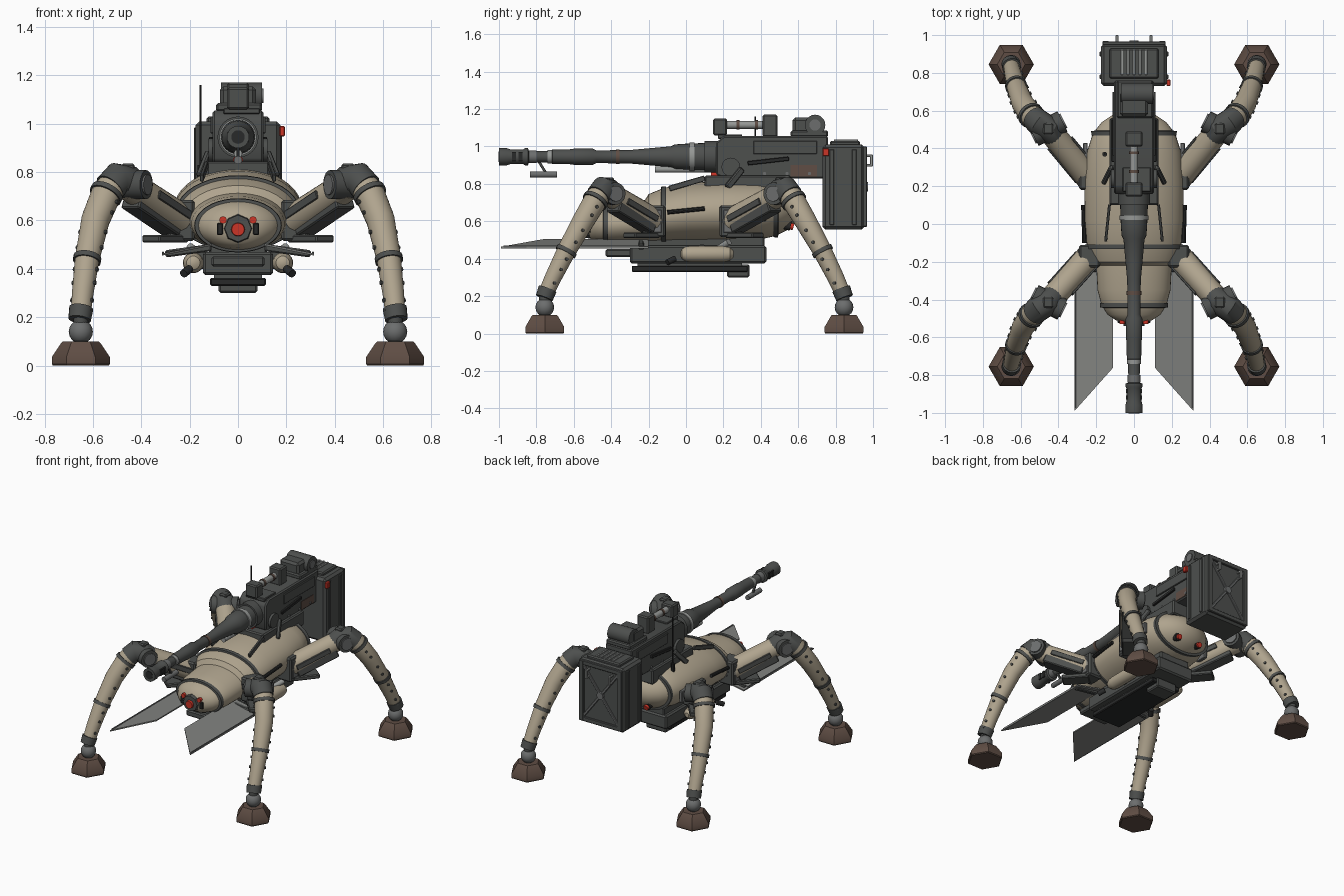
import bpy, bmesh, math
from mathutils import Vector as V, Matrix

if "Cube" in bpy.data.objects:
    bpy.data.objects.remove(bpy.data.objects["Cube"])

COLORS = {"tan_paint": (.43, .37, .27), "gunmetal": (.075, .079, .076), "black_steel": (.022, .023, .023),
          "rust_brown": (.115, .075, .058), "light_steel": (.30, .31, .30), "mid_steel": (.15, .155, .155),
          "lamp_red": (.60, .035, .02), "plate_grey": (.22, .225, .215)}
M = {}
for k, c in COLORS.items():
    M[k] = bpy.data.materials.new(k)
    M[k].diffuse_color = (*c, 1)
TAN, GUN, BLK, RUST, LITE, MID, RED, PLATE = M.values()


def finish(name, bm, mat):
    bmesh.ops.recalc_face_normals(bm, faces=bm.faces)
    me = bpy.data.meshes.new(name)
    bm.to_mesh(me)
    bm.free()
    me.materials.append(mat)
    me.shade_smooth()
    me.set_sharp_from_angle(angle=math.radians(32))
    ob = bpy.data.objects.new(name, me)
    bpy.context.collection.objects.link(ob)
    return ob


def loft(name, rings, mat, n=24, phase=0):
    """rings: (centre, axis_a, axis_b), skinned and capped."""
    bm = bmesh.new()
    loops = []
    for c, a, b in rings:
        ts = [2 * math.pi * i / n + phase for i in range(n)]
        loops.append([bm.verts.new(c + a * math.cos(t) + b * math.sin(t)) for t in ts])
    for p, q in zip(loops, loops[1:]):
        for i in range(n):
            j = (i + 1) % n
            bm.faces.new((p[i], p[j], q[j], q[i]))
    bm.faces.new(loops[0])
    bm.faces.new(loops[-1])
    return finish(name, bm, mat)


def tube(name, pts, radii, mat, n=20):
    pts = [V(p) for p in pts]
    rings = []
    for i, p in enumerate(pts):
        t = (pts[min(i + 1, len(pts) - 1)] - pts[max(i - 1, 0)]).normalized()
        ref = V((0, 0, 1)) if abs(t.z) < .95 else V((0, 1, 0))
        if len(pts) > 2:
            d = pts[-1] - pts[0]
            ref = V((d.y, -d.x, 0))
        a = t.cross(ref).normalized()
        rings.append((p, a * radii[i], t.cross(a) * radii[i]))
    return loft(name, rings, mat, n)


def cyl(name, p0, p1, r, mat, r2=None, n=20):
    return tube(name, [p0, p1], [r, r if r2 is None else r2], mat, n)


def lathe_y(name, prof, mat, z, x=0, n=24):
    return loft(name, [(V((x, y, z)), V((r, 0, 0)), V((0, 0, r))) for y, r in prof], mat, n)


def box(name, xs, ys, zs, mat, bev=.008, rot=None):
    c = V(((xs[0] + xs[1]) / 2, (ys[0] + ys[1]) / 2, (zs[0] + zs[1]) / 2))
    bm = bmesh.new()
    bmesh.ops.create_cube(bm, size=1)
    bmesh.ops.scale(bm, vec=(xs[1] - xs[0], ys[1] - ys[0], zs[1] - zs[0]), verts=bm.verts)
    if bev:
        bmesh.ops.bevel(bm, geom=bm.edges[:], offset=bev, segments=1, affect='EDGES')
    bm.transform(Matrix.Translation(c) @ (rot.to_matrix().to_4x4() if rot else Matrix()))
    return finish(name, bm, mat)


def beam(name, p0, p1, w, h, mat, bev=.006):
    p0, p1 = V(p0), V(p1)
    c, d = (p0 + p1) / 2, p1 - p0
    size = (w, d.length, h)
    return box(name, *[(c[i] - size[i] / 2, c[i] + size[i] / 2) for i in range(3)], mat, bev, d.to_track_quat('Y', 'Z'))


# Body shell and bands: (y, centre z, half width, half height)
HULL = [(-.525, .57, .05, .035), (-.51, .57, .095, .065), (-.48, .575, .14, .088), (-.43, .58, .172, .103),
        (-.35, .587, .193, .113), (-.22, .595, .20, .118), (-.2, .61, .225, .135), (-.12, .63, .25, .148),
        (.02, .645, .262, .16), (.22, .652, .263, .165), (.38, .657, .25, .158), (.48, .66, .218, .138),
        (.54, .66, .17, .108), (.58, .66, .11, .07), (.6, .66, .04, .025)]


def hull_ring(y, z, a, b, k=0):
    return V((0, y, z)), V((a + k, 0, 0)), V((0, 0, b + k))


loft("body_shell", [hull_ring(*h) for h in HULL], TAN, 40)
for i in (3, 7, 11):
    y, z, a, b = HULL[i]
    loft("body_band", [hull_ring(y + d, z, a, b, k) for d, k in ((-.014, -.01), (-.012, .007), (.012, .009), (.014, -.01))], GUN, 40)

# Nose sensor and tail lamps
cyl("nose_housing", (0, -.50, .567), (0, -.54, .567), .062, GUN, .055, 8)
cyl("nose_eye", (0, -.52, .563), (0, -.555, .563), .031, RED, .026)
for s in (-1, 1):
    cyl("nose_lamp", (s * .062, -.49, .602), (s * .062, -.53, .602), .015, RED)
    box("nose_bracket", (s * .075 - .012, s * .075 + .012), (-.525, -.48), (.54, .59), BLK, .004)
    cyl("tail_socket", (s * .085, .5, .59), (s * .085, .56, .575), .026, BLK)
    cyl("tail_lamp", (s * .085, .55, .577), (s * .085, .575, .57), .018, RED)
    # Body side rods and top fins
    cyl("side_rod", (s * .262, -.1, .648), (s * .268, .1, .668), .012, BLK, n=10)
    beam("body_fin", (s * .15, -.09, .775), (s * .13, .1, .83), .015, .03, GUN, .003)
    box("side_hatch", (s * .258 - .012, s * .258 + .012), (.33, .43), (.6, .68), MID, .004)

# Belly pack
box("belly_box", (-.145, .145), (-.3, .43), (.375, .47), GUN, .01)
box("belly_saddle", (-.12, .12), (-.22, .42), (.45, .52), GUN)
box("belly_nose", (-.11, .11), (-.43, -.29), (.41, .452), GUN)
box("belly_rail", (-.115, .115), (-.29, .33), (.33, .362), BLK, .005)
box("belly_web", (-.1, .1), (-.26, .3), (.35, .38), GUN, 0)
box("belly_foot", (-.08, .08), (.22, .34), (.3, .37), GUN)
for s in (-1, 1):
    lathe_y("side_pod", [(-.03, .012), (-.022, .028), (0, .04), (.03, .043), (.2, .043), (.235, .036), (.255, .015)], TAN, .425, s * .185)
    cyl("pod_tube", (s * .2, -.06, .40), (s * .225, -.1, .38), .017, BLK, n=12)
    box("pod_clamp", (s * .165 - .03, s * .165 + .03), (.07, .1), (.40, .475), GUN, .004)
    cyl("exhaust_stub", (s * .15, .17, .45), (s * .2, .23, .49), .018, LITE, n=12)
    # Forward blade plates, slanted outward
    bm = bmesh.new()
    top = [bm.verts.new((s * x, y, .505 - (x - .11) * .2)) for x, y in ((.11, -.2), (.315, -.2), (.315, -.99), (.11, -.76))]
    f = bm.faces.new(top)
    ext = bmesh.ops.extrude_face_region(bm, geom=[f])
    bmesh.ops.translate(bm, vec=(0, 0, -.009), verts=[v for v in ext["geom"] if isinstance(v, bmesh.types.BMVert)])
    finish("blade_plate", bm, PLATE)
    beam("blade_edge", (s * .311, -.25, .463), (s * .311, -.975, .463), .008, .016, MID, .002)
    beam("blade_arm", (s * .11, -.24, .488), (s * .3, -.24, .462), .03, .03, GUN)

# Legs
LOWER = [(.652, 0, .2, .041), (.642, .045, .3, .045), (.624, .115, .44, .051), (.59, .205, .6, .059),
         (.545, .27, .71, .063), (.495, .315, .775, .06)]
for s in (-1, 1):
    for d, foot_y, hip_y in ((1, .845, .24), (-1, -.755, -.17)):
        def P(x, dy, z):
            return V((s * x, foot_y - d * dy, z))
        # hexagonal foot, ankle ball and cuff
        loft("foot", [(V((s * .65, foot_y, z)), V((r, 0, 0)), V((0, r, 0))) for z, r in ((0, .115), (.006, .12), (.035, .12), (.092, .082), (.1, .074))], RUST, 6)
        loft("ankle_ball", [(V((s * .65, foot_y, .14 + .05 * math.sin(a))), V((.05 * math.cos(a), 0, 0)), V((0, .05 * math.cos(a), 0)))
                            for a in [math.radians(q) for q in range(-80, 81, 20)]], MID, 16)
        cyl("ankle_post", (s * .65, foot_y, .09), (s * .65, foot_y, .2), .03, GUN)
        cyl("ankle_cuff", P(.655, -.003, .19), P(.648, .015, .238), .047, GUN, .05)
        # curved shin with bands and pins
        pts = [P(*q[:3]) for q in LOWER]
        tube("shin", pts, [q[3] for q in LOWER], TAN)
        for i in (2, 4):
            t = (pts[i + 1] - pts[i - 1]).normalized() * .011
            cyl("shin_band", pts[i] - t, pts[i] + t, LOWER[i][3] + .007, GUN)
        flat = (pts[-1] - pts[0])
        side = V((flat.y, -flat.x, 0)).normalized()
        for i in range(1, 5):
            for k in (.3, .7):
                c = pts[i - 1].lerp(pts[i], k)
                r = LOWER[i - 1][3] + (LOWER[i][3] - LOWER[i - 1][3]) * k
                cyl("shin_pin", c - side * (r + .007), c + side * (r + .007), .009, GUN, n=8)
        # knee sleeve, axle and top block
        hip, knee = V((s * .235, hip_y, .60)), P(.455, .34, .748)
        start = hip.lerp(knee, .84)
        tube("knee_sleeve", [start, knee + V((0, 0, .012)), P(.5, .312, .77), P(.53, .285, .735)], [.062, .07, .07, .066], GUN)
        cyl("knee_axle", knee - side * .085, knee + side * .085, .06, GUN)
        cyl("knee_cap", knee - side * .093, knee + side * .093, .042, MID)
        box("knee_block", (s * .455 - .028, s * .455 + .028), (knee.y - .03, knee.y + .03), (.79, .835), GUN)
        # thigh, under-beam and rails
        cyl("thigh", hip, knee, .07, TAN, .064)
        dn = V((s * .012, 0, -.05))
        beam("thigh_beam", hip.lerp(knee, .1) + dn, hip.lerp(knee, .88) + dn, .1, .06, GUN)
        hx = (knee - hip)
        low = V((s * .24, hip_y, .525))
        beam("hip_bar", low, low + V((hx.x, hx.y, 0)) * .55, .1, .03, GUN)
        for k in (-1, 1):
            o = side * k * .068 + V((0, 0, .005))
            beam("thigh_rail", hip.lerp(knee, .05) + o, hip.lerp(knee, .7) + o, .014, .035, GUN, .003)
        # hip housing
        box("hip_box", (s * .235 - .055, s * .235 + .055), (hip_y - .06, hip_y + .06), (.515, .685), GUN, .01)
        box("hip_cover", (s * .29 - .006, s * .29 + .006), (hip_y - .04, hip_y + .04), (.54, .66), MID, .003)

# Gun barrel
GZ = .945
lathe_y("barrel", [(-.985, .03), (-.86, .036), (-.85, .03), (-.72, .031), (-.715, .038), (-.62, .04), (-.6, .043), (-.5, .044),
                   (-.48, .034), (-.3, .036), (-.2, .045), (-.08, .056), (-.06, .066), (.0, .07), (.17, .076)], GUN, GZ)
lathe_y("muzzle_brake", [(-1, .03), (-1, .046), (-.96, .046), (-.94, .04), (-.87, .04), (-.86, .046), (-.845, .046), (-.84, .03)], GUN, GZ)
lathe_y("muzzle_bore", [(-1.003, .028), (-.99, .028)], BLK, GZ)
for y in (-.93, -.895):
    box("muzzle_vent", (-.043, .043), (y, y + .022), (GZ - .022, GZ + .022), BLK, 0)
for nm, y0, y1, r, m in (("front_ring", -.84, -.80, .034, MID), ("mid_ring", -.74, -.715, .036, LITE), ("rust_ring", -.375, -.355, .039, RUST),
                         ("collar_ring", .02, .045, .077, LITE), ("breech_ring", .1, .17, .085, GUN)):
    lathe_y(nm, [(y0, r - .01), (y0, r), (y1, r), (y1, r - .01)], m, GZ)
cyl("muzzle_laser", (0, -.835, .85), (0, -.69, .85), .017, MID, n=12)
beam("laser_strut", (0, -.75, .86), (0, -.79, .925), .014, .014, GUN, .002)
cyl("guide_rod", (0, -.165, .877), (0, .17, .877), .017, LITE, n=12)
cyl("gun_lamp", (0, .17, .85), (0, .135, .85), .02, RED)

# Receiver with chamfered front, side details and mount
bm = bmesh.new()
prof = [(.16, .85), (.16, 1.02), (.2, 1.055), (.76, 1.055), (.76, .83), (.2, .83)]
f = bm.faces.new([bm.verts.new((-.105, y, z)) for y, z in prof])
ext = bmesh.ops.extrude_face_region(bm, geom=[f])
bmesh.ops.translate(bm, vec=(.21, 0, 0), verts=[v for v in ext["geom"] if isinstance(v, bmesh.types.BMVert)])
bmesh.ops.bevel(bm, geom=bm.edges[:], offset=.008, segments=1, affect='EDGES')
finish("receiver", bm, GUN)
box("gun_mount", (-.13, .13), (.1, .56), (.74, .845), GUN)
for s in (-1, 1):
    cyl("receiver_disc", (s * .1, .24, .89), (s * .122, .24, .89), .05, GUN)
    beam("receiver_lever", (s * .112, .33, .91), (s * .112, .55, .935), .016, .022, BLK, .003)
    box("receiver_panel", (s * .108 - .006, s * .108 + .006), (.36, .7), (.96, 1.03), GUN, .003)
    beam("mount_strut", (s * .16, .22, .78), (s * .12, .3, .88), .025, .035, GUN)
    for y in (.3, .42, .54, .66):
        cyl("receiver_bolt", (s * .1, y, .855), (s * .113, y, .855), .009, MID, n=8)
box("rust_patch", (.103, .1075), (.56, .7), (.84, .9), RUST, 0)

# Sighting gear
box("sight_front", (-.045, .045), (.145, .22), (1.06, 1.15), GUN)
box("sight_base", (-.06, .09), (.17, .3), (1.04, 1.065), GUN, .004)
cyl("sight_tube", (0, .2, 1.115), (0, .43, 1.115), .021, LITE, n=14)
for y in (.27, .37):
    cyl("sight_ring", (0, y, 1.115), (0, y + .015, 1.115), .026, RUST, n=14)
box("sight_rear", (-.045, .045), (.41, .49), (1.05, 1.17), GUN)
box("optics_base", (-.09, .1), (.56, .76), (1.05, 1.085), GUN)
box("optics_box", (-.075, .075), (.57, .7), (1.07, 1.155), GUN, .015)
cyl("optics_drum", (-.07, .69, 1.115), (.1, .69, 1.115), .055, GUN)
cyl("optics_lens", (.09, .69, 1.115), (.106, .69, 1.115), .03, MID)
cyl("antenna", (-.155, .37, .79), (-.155, .37, 1.16), .004, BLK, n=6)
cyl("antenna_base", (-.155, .37, .77), (-.155, .37, .83), .013, BLK, n=10)

# Ammunition box with vents, ribs, cross-brace and handles
box("ammo_box", (-.175, .175), (.73, .955), (.555, 1.01), GUN, .016)
box("ammo_lid", (-.13, .13), (.77, .93), (1.0, 1.03), GUN)
for i in range(5):
    x = -.064 + i * .032
    box("vent_slat", (x - .007, x + .007), (.79, .92), (1.02, 1.037), LITE, .002)
for s in (-1, 1):
    box("back_post", (s * .15 - .018, s * .15 + .018), (.945, .968), (.57, 1.0), GUN, .004)
    beam("back_brace", (s * .14, .958, .6), (-s * .14, .958, .97), .014, .018, MID, .003)
    beam("handle_grip", (s * .09, .992, .895), (s * .09, .992, .955), .016, .016, LITE, .003)
    for z in (.9, .95):
        beam("handle_leg", (s * .09, .95, z), (s * .09, 1, z), .014, .012, LITE, .002)
    for y in (.78, .9):
        box("side_rib", (s * .176 - .006, s * .176 + .006), (y - .012, y + .012), (.58, .985), GUN, .003)
for z in (.585, .985):
    box("back_rail", (-.165, .165), (.945, .967), (z - .016, z + .016), GUN, .004)
cyl("back_hub", (0, .95, .785), (0, .972, .785), .025, MID)
box("side_lamp", (.172, .194), (.73, .765), (.948, .99), RED, .004)

for m in bpy.data.materials:
    if m.users and not m.is_grease_pencil:
        m.use_nodes = True
        m.node_tree.nodes["Principled BSDF"].inputs["Base Color"].default_value = m.diffuse_color
